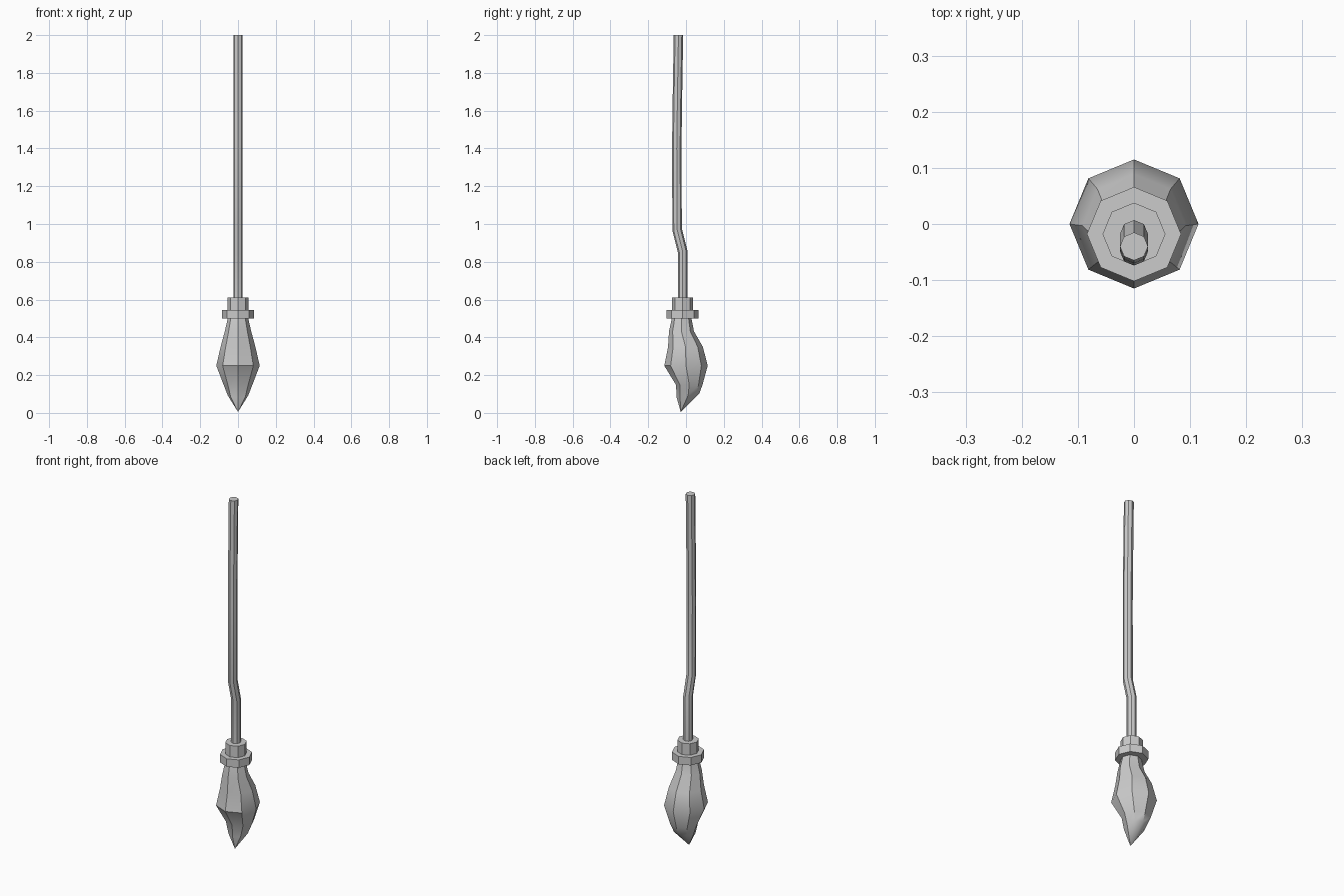
import bpy, bmesh
from math import cos, sin, pi, radians

if "Cube" in bpy.data.objects:
    bpy.data.objects.remove(bpy.data.objects["Cube"])

SIDES = 8


def loft(name, rings, smooth=False):
    """Skin octagonal rings (z, y centre, x radius, y radius, tilt), bottom to top."""
    bm = bmesh.new()
    loops = []
    for z, yc, rx, ry, tilt in rings:
        loop = []
        for i in range(SIDES):
            a = 2 * pi * i / SIDES
            dy = ry * sin(a)
            loop.append(bm.verts.new((rx * cos(a), yc + dy, z + tilt * dy)))
        loops.append(loop)
    for low, high in zip(loops, loops[1:]):
        for i in range(SIDES):
            j = (i + 1) % SIDES
            bm.faces.new((low[i], low[j], high[j], high[i]))
    bm.faces.new(loops[0][::-1])
    bm.faces.new(loops[-1])
    # A ring of zero radius collapses to a point
    bmesh.ops.remove_doubles(bm, verts=bm.verts[:], dist=1e-5)
    bmesh.ops.recalc_face_normals(bm, faces=bm.faces[:])
    mesh = bpy.data.meshes.new(name)
    bm.to_mesh(mesh)
    bm.free()
    obj = bpy.data.objects.new(name, mesh)
    bpy.context.collection.objects.link(obj)
    if smooth:
        bpy.ops.object.select_all(action='DESELECT')
        obj.select_set(True)
        bpy.context.view_layer.objects.active = obj
        bpy.ops.object.shade_smooth_by_angle(angle=radians(35))
    return obj


# Bristle head, bulging in the middle and curling to a point
loft("bristles", [
    (0.005, -0.028, 0.0, 0.0, 0),
    (0.092, 0.011, 0.054, 0.060, 0.2),
    (0.148, 0.017, 0.076, 0.070, 0),
    (0.250, 0.000, 0.115, 0.115, 0),
    (0.350, -0.003, 0.092, 0.092, 0),
    (0.432, -0.024, 0.070, 0.066, 0),
    (0.505, -0.023, 0.053, 0.051, 0),
], smooth=True)

# Binding: wide band with a narrower sleeve above it
C = -0.018
loft("binding_band", [(z, C, 0.084, 0.084, 0) for z in (0.500, 0.545)])
loft("binding_sleeve", [(z, C, 0.056, 0.056, 0) for z in (0.540, 0.610)])

# Handle with a slight kink above the binding
R = 0.025
loft("handle", [(z, y, R, R, t) for z, y, t in (
    (0.58, -0.018, 0),
    (0.855, -0.018, 0.25),
    (0.97, -0.047, 0.25),
    (1.40, -0.049, 0),
    (1.70, -0.045, 0),
    (2.00, -0.040, 0),
)], smooth=True)
